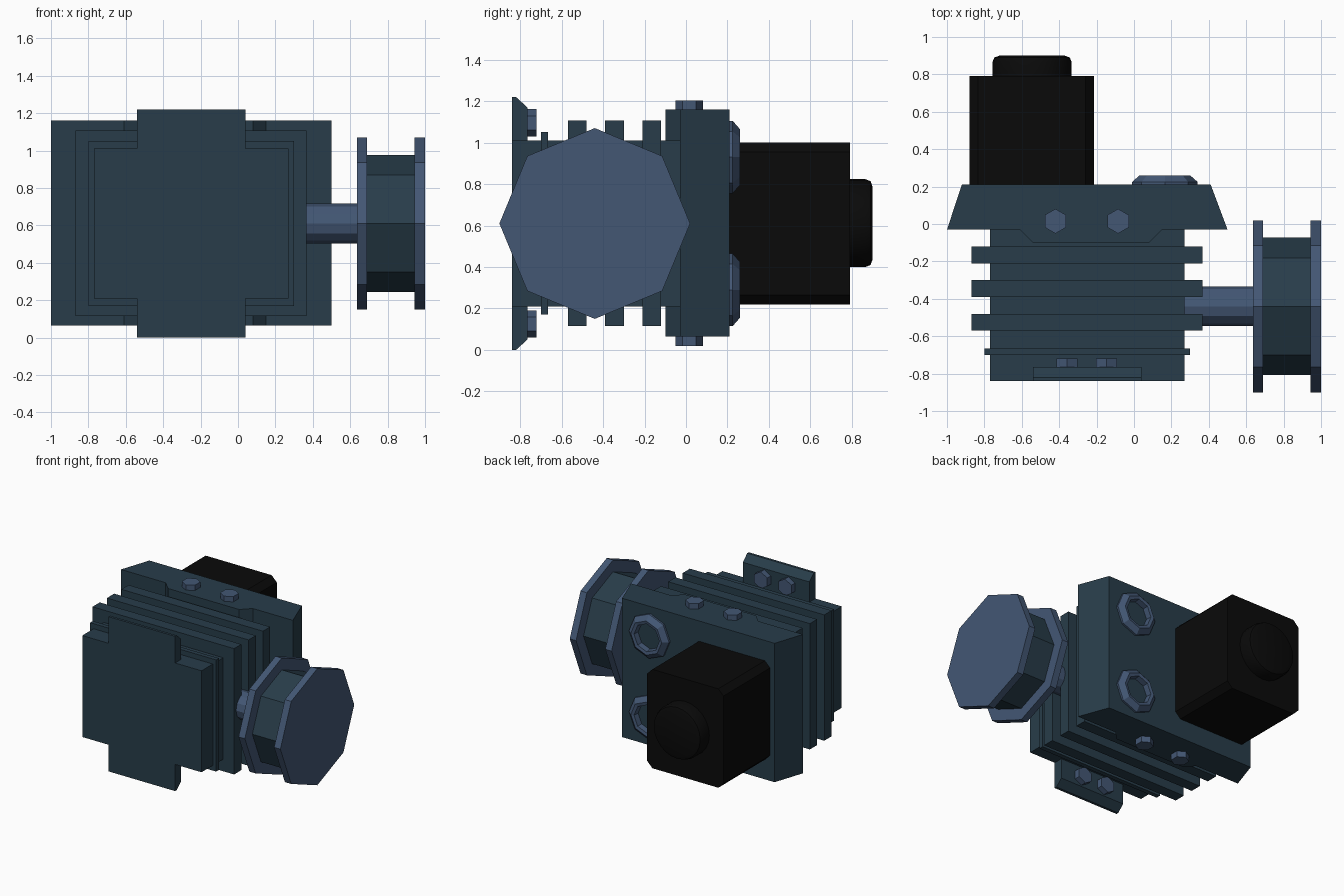
import bpy, bmesh, math
from mathutils import Vector

if "Cube" in bpy.data.objects:
    bpy.data.objects.remove(bpy.data.objects["Cube"])


def material(name, rgb):
    m = bpy.data.materials.new(name)
    m.diffuse_color = (*rgb, 1)
    m.use_nodes = True
    m.node_tree.nodes["Principled BSDF"].inputs["Base Color"].default_value = m.diffuse_color
    return m


BODY = material("dark slate blue", (0.021, 0.046, 0.068))
STEEL = material("steel blue", (0.056, 0.095, 0.175))
BLACK = material("black", (0.003, 0.003, 0.003))
MID = 0.61  # mirror height


def place(axis, u, v, w):
    # u, v lie in the profile plane, w runs along the axis
    return Vector({'x': (w, u, v), 'y': (u, w, v), 'z': (u, v, w)}[axis])


def finish(name, bm, mat):
    bmesh.ops.recalc_face_normals(bm, faces=bm.faces)
    me = bpy.data.meshes.new(name)
    bm.to_mesh(me)
    bm.free()
    me.materials.append(mat)
    ob = bpy.data.objects.new(name, me)
    bpy.context.collection.objects.link(ob)
    return ob


def prism(name, pts, axis, a, b, mat):
    bm = bmesh.new()
    lo = [bm.verts.new(place(axis, u, v, a)) for u, v in pts]
    hi = [bm.verts.new(place(axis, u, v, b)) for u, v in pts]
    bm.faces.new(lo)
    bm.faces.new(hi)
    n = len(pts)
    for i in range(n):
        j = (i + 1) % n
        bm.faces.new((lo[i], lo[j], hi[j], hi[i]))
    return finish(name, bm, mat)


def box(name, x0, x1, y0, y1, z0, z1, mat):
    return prism(name, [(x0, z0), (x1, z0), (x1, z1), (x0, z1)], 'y', y0, y1, mat)


def disc(name, axis, u, v, r, sides, a, b, mat, turn=0.0):
    pts = [(u + r * math.cos(turn + math.tau * i / sides),
            v + r * math.sin(turn + math.tau * i / sides)) for i in range(sides)]
    return prism(name, pts, axis, a, b, mat)


def lathe(name, axis, u, v, profile, sides, mat):
    # profile of (radius, position along axis); ends capped
    bm = bmesh.new()
    rings = [[bm.verts.new(place(axis, u + r * math.cos(math.tau * i / sides),
                                 v + r * math.sin(math.tau * i / sides), w))
              for i in range(sides)] for r, w in profile]
    for p, q in zip(rings, rings[1:]):
        for i in range(sides):
            j = (i + 1) % sides
            bm.faces.new((p[i], p[j], q[j], q[i]))
    if profile[0] != profile[-1]:
        bm.faces.new(rings[0])
        bm.faces.new(rings[-1])
    else:
        bmesh.ops.remove_doubles(bm, verts=bm.verts, dist=1e-5)
    return finish(name, bm, mat)


# Main block and cooling fins
box("main_block", -0.77, 0.27, -0.84, -0.03, 0.21, 1.01, BODY)
for y in (-0.165, -0.345, -0.525):
    box("cooling_fin", -0.87, 0.365, y - 0.045, y + 0.045, 0.115, 1.107, BODY)
box("thin_fin", -0.80, 0.30, -0.70, -0.665, 0.17, 1.05, BODY)

# Back plate with its stepped front rib
prism("back_plate", [(-0.92, 0.21), (0.41, 0.21), (0.5, -0.03), (0.15, -0.03),
                     (0.08, -0.1), (-0.54, -0.1), (-0.61, -0.03), (-1, -0.03)],
      'z', 0.065, 1.16, BODY)

# Mirrored top and bottom parts
for s in (1, -1):
    def z(h):
        return MID + s * (h - MID)
    # Front brackets with bolts
    prism("bracket", [(-0.84, z(1.0)), (-0.84, z(1.22)), (-0.82, z(1.22)),
                      (-0.765, z(1.17)), (-0.765, z(1.0))], 'x', -0.54, 0.04, BODY)
    for x in (-0.358, -0.147):
        disc("bracket_bolt", 'y', x, z(1.095), 0.066, 6, -0.77, -0.72, STEEL, math.pi / 2)
    # Plate bolts
    for x in (-0.42, -0.085):
        disc("plate_bolt", 'z', x, 0.005 + 0.01, 0.066, 6, z(1.15), z(1.202), STEEL, math.pi / 2)
    # Port rings on the back
    lathe("port_ring", 'y', 0.165, z(0.93),
          [(0.175, 0.2), (0.175, 0.225), (0.135, 0.26), (0.11, 0.255),
           (0.105, 0.2), (0.175, 0.2)], 8, STEEL)

# Black motor with chamfered long edges, and round end cap
x0, x1, z0, z1, c = -0.88, -0.215, 0.22, 1.0, 0.045
prism("motor_box", [(x0 + c, z0), (x1 - c, z0), (x1, z0 + c), (x1, z1 - c),
                    (x1 - c, z1), (x0 + c, z1), (x0, z1 - c), (x0, z0 + c)],
      'y', 0.2, 0.79, BLACK)
cap = lathe("motor_cap", 'y', -0.545, 0.612,
            [(0.212, 0.78), (0.212, 0.865), (0.202, 0.89), (0.175, 0.9)], 24, BLACK)
bpy.context.view_layer.objects.active = cap
cap.select_set(True)
bpy.ops.object.shade_smooth_by_angle(angle=math.radians(40))

# Shaft and octagonal pulley
disc("drive_shaft", 'x', -0.44, MID, 0.106, 12, 0.2, 0.64, STEEL)
disc("pulley_hub", 'x', -0.44, MID, 0.367, 8, 0.685, 0.95, BODY)
for a, b in ((0.635, 0.69), (0.945, 1.0)):
    disc("pulley_flange", 'x', -0.44, MID, 0.46, 8, a, b, STEEL)
